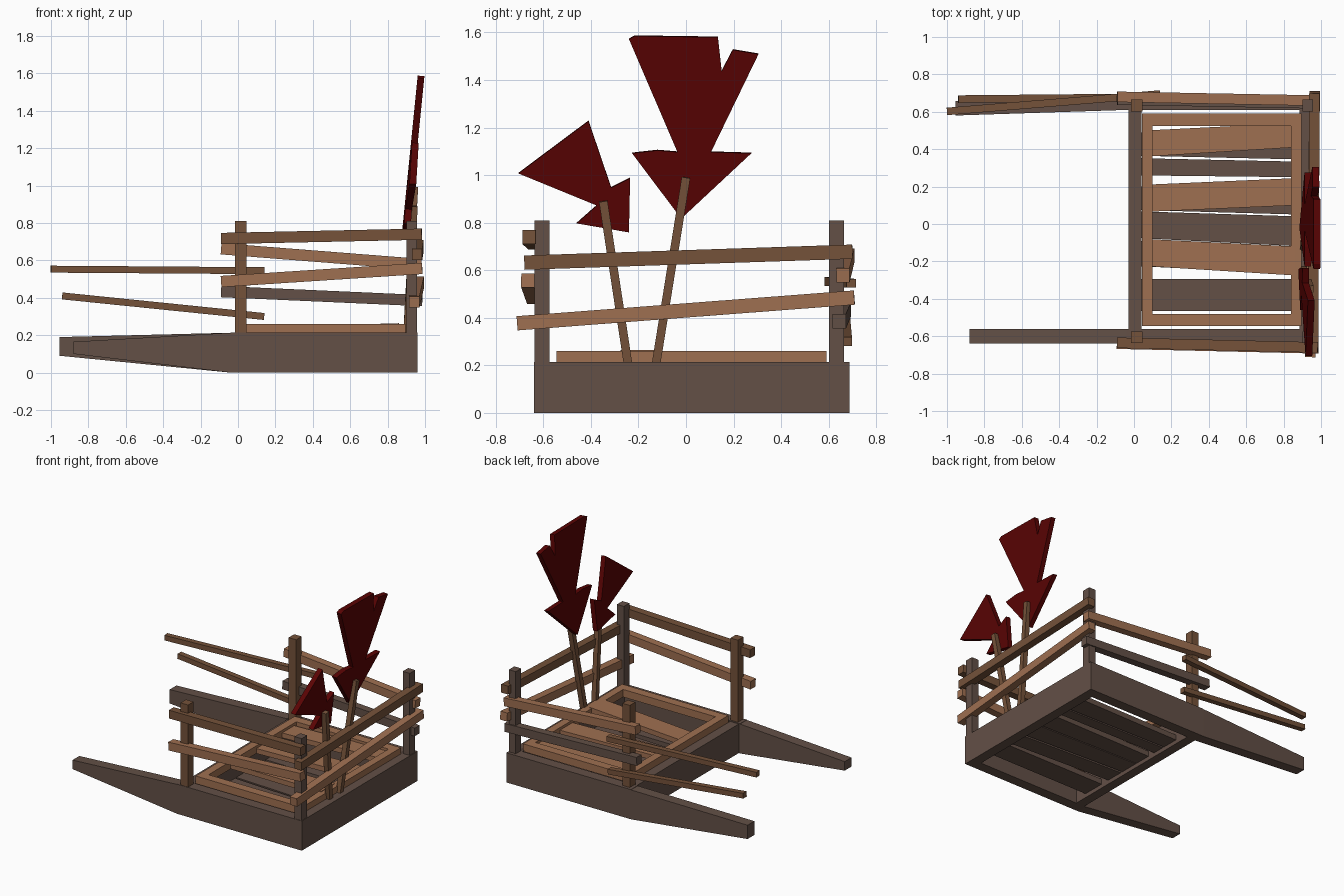
import bpy, bmesh
from mathutils import Vector

if "Cube" in bpy.data.objects:
    bpy.data.objects.remove(bpy.data.objects["Cube"], do_unlink=True)


def material(name, rgb):
    m = bpy.data.materials.new(name)
    m.use_nodes = True
    m.diffuse_color = (*rgb, 1)
    m.node_tree.nodes["Principled BSDF"].inputs["Base Color"].default_value = (*rgb, 1)
    return m


DARK = material("dark wood", (0.125, 0.08, 0.062))
MID = material("brown wood", (0.178, 0.085, 0.042))
LIGHT = material("light wood", (0.345, 0.16, 0.082))
RED = material("dark red", (0.1, 0.001, 0.001))


def prism(name, points, offset, mat):
    """Extrude an outline of 3D points along an offset vector."""
    bm = bmesh.new()
    face = bm.faces.new([bm.verts.new(p) for p in points])
    ext = bmesh.ops.extrude_face_region(bm, geom=[face])
    bmesh.ops.translate(bm, vec=offset,
                        verts=[v for v in ext["geom"] if isinstance(v, bmesh.types.BMVert)])
    bmesh.ops.recalc_face_normals(bm, faces=bm.faces)
    mesh = bpy.data.meshes.new(name)
    bm.to_mesh(mesh)
    bm.free()
    mesh.materials.append(mat)
    obj = bpy.data.objects.new(name, mesh)
    bpy.context.collection.objects.link(obj)
    return obj


def beam(name, start, end, width, height, mat):
    """Rectangular timber running between two points."""
    a, b = Vector(start), Vector(end)
    d = (b - a).normalized()
    ref = Vector((0, 0, 1)) if abs(d.z) < 0.7 else Vector((1, 0, 0))
    side = d.cross(ref).normalized() * width / 2
    up = side.cross(d).normalized() * height / 2
    return prism(name, [a - side - up, a + side - up, a + side + up, a - side + up], b - a, mat)


def box(name, x, y, z, mat):
    return prism(name, [(x[0], y[0], z[0]), (x[1], y[0], z[0]), (x[1], y[1], z[0]), (x[0], y[1], z[0])],
                 (0, 0, z[1] - z[0]), mat)


# Base: two side timbers, each a straight length and a tapered arm towards -x
TOP = 0.215
for side, y, tip_x, tip_y, low, high in (("front", -0.64, -0.88, -0.64, 0.10, 0.165),
                                         ("back", 0.61, -0.955, 0.58, 0.09, 0.19)):
    box(f"{side}_side_timber", (-0.04, 0.96), (y, y + 0.078), (0, TOP), DARK)
    prism(f"{side}_tapered_arm", [(-0.04, y, 0), (-0.04, y, TOP - 0.002), (tip_x, tip_y, high), (tip_x, tip_y, low)],
          (0, 0.078, 0), DARK)
box("end_cross_timber", (0.885, 0.96), (-0.562, 0.61), (0, TOP), DARK)
box("inner_cross_timber", (-0.03, 0.04), (-0.562, 0.61), (0, TOP - 0.004), DARK)

# Raised floor frame
for name, x, y in (("frame_front", (0.042, 0.895), (-0.545, -0.48)),
                   ("frame_back", (0.042, 0.895), (0.525, 0.59)),
                   ("frame_inner_end", (0.042, 0.10), (-0.48, 0.525)),
                   ("frame_outer_end", (0.84, 0.895), (-0.48, 0.525))):
    box(name, x, y, (0.205, 0.26), LIGHT)

# Crooked upper planks: y range and base height at the inner end, then at the outer end
upper = [(0.36, 0.50, 0.205, 0.41, 0.54, 0.205),
         (0.065, 0.21, 0.205, 0.10, 0.245, 0.205),
         (-0.225, -0.08, 0.205, -0.275, -0.12, 0.228)]
for i, (a0, a1, az, b0, b1, bz) in enumerate(upper):
    prism(f"upper_plank_{i + 1}", [(0.06, a0, az), (0.86, b0, bz), (0.86, b1, bz), (0.06, a1, az)],
          (0, 0, 0.036), LIGHT)

# Dark planks closing the bottom of the base
lower = [(0.365, 0.49, 0.345, 0.50), (0.26, 0.352, 0.25, 0.333), (0.075, 0.20, 0.05, 0.21),
         (-0.075, 0.068, -0.12, 0.04), (-0.225, -0.09, -0.27, -0.135), (-0.465, -0.295, -0.465, -0.295)]
for i, (a0, a1, b0, b1) in enumerate(lower):
    prism(f"lower_plank_{i + 1}", [(0.02, a0, 0.03), (0.9, b0, 0.03), (0.9, b1, 0.03), (0.02, a1, 0.03)],
          (0, 0, 0.04), DARK)

# Corner posts
for side, y in (("front", -0.605), ("back", 0.634)):
    beam(f"{side}_inner_post", (0.015, y, 0.2), (0.015, y, 0.81), 0.063, 0.06, MID)
    beam(f"{side}_outer_post", (0.928, y, 0.2), (0.928, y, 0.81), 0.063, 0.056, DARK)

# Fence rails
rails = [("front_upper_rail", (-0.09, -0.635, 0.717), (0.983, -0.66, 0.74), MID),
         ("front_lower_rail", (-0.09, -0.64, 0.487), (0.985, -0.665, 0.557), LIGHT),
         ("back_upper_rail", (-0.09, 0.68, 0.662), (0.98, 0.66, 0.578), LIGHT),
         ("back_lower_rail", (-0.09, 0.665, 0.433), (0.985, 0.645, 0.385), DARK),
         ("end_upper_rail", (0.957, -0.68, 0.632), (0.965, 0.70, 0.678), MID),
         ("end_lower_rail", (0.942, -0.71, 0.377), (0.967, 0.708, 0.485), LIGHT)]
for name, a, b, mat in rails:
    beam(name, a, b, 0.056, 0.06, mat)

# Loose rails trailing past the back corner
beam("upper_loose_rail", (-1, 0.602, 0.553), (0.14, 0.695, 0.545), 0.04, 0.037, MID)
beam("lower_loose_rail", (-0.94, 0.668, 0.41), (0.14, 0.678, 0.30), 0.04, 0.037, MID)

# Stakes carrying leaning red arrow boards
beam("tall_stake", (0.90, -0.13, 0.18), (0.945, 0, 0.99), 0.036, 0.036, MID)
beam("short_stake", (0.90, -0.24, 0.18), (0.943, -0.348, 0.89), 0.036, 0.036, MID)
tall = [(-0.24, 1.575), (-0.215, 1.588), (0.134, 1.583), (0.15, 1.44), (0.197, 1.53), (0.305, 1.512),
        (0.105, 1.10), (0.275, 1.095), (-0.02, 0.82), (-0.227, 1.095), (-0.12, 1.107), (-0.036, 1.10)]
short = [(-0.41, 1.23), (-0.705, 1.01), (-0.375, 0.875), (-0.46, 0.80),
         (-0.24, 0.762), (-0.235, 0.99), (-0.315, 0.95)]
for name, outline, turn in (("tall_arrow_board", tall, 0), ("short_arrow_board", short, 0.03)):
    prism(name, [(0.882 + 0.1 * (z - 0.8) - turn * (y + 0.24), y, z) for y, z in outline],
          (0.036, 0, -0.003), RED)
